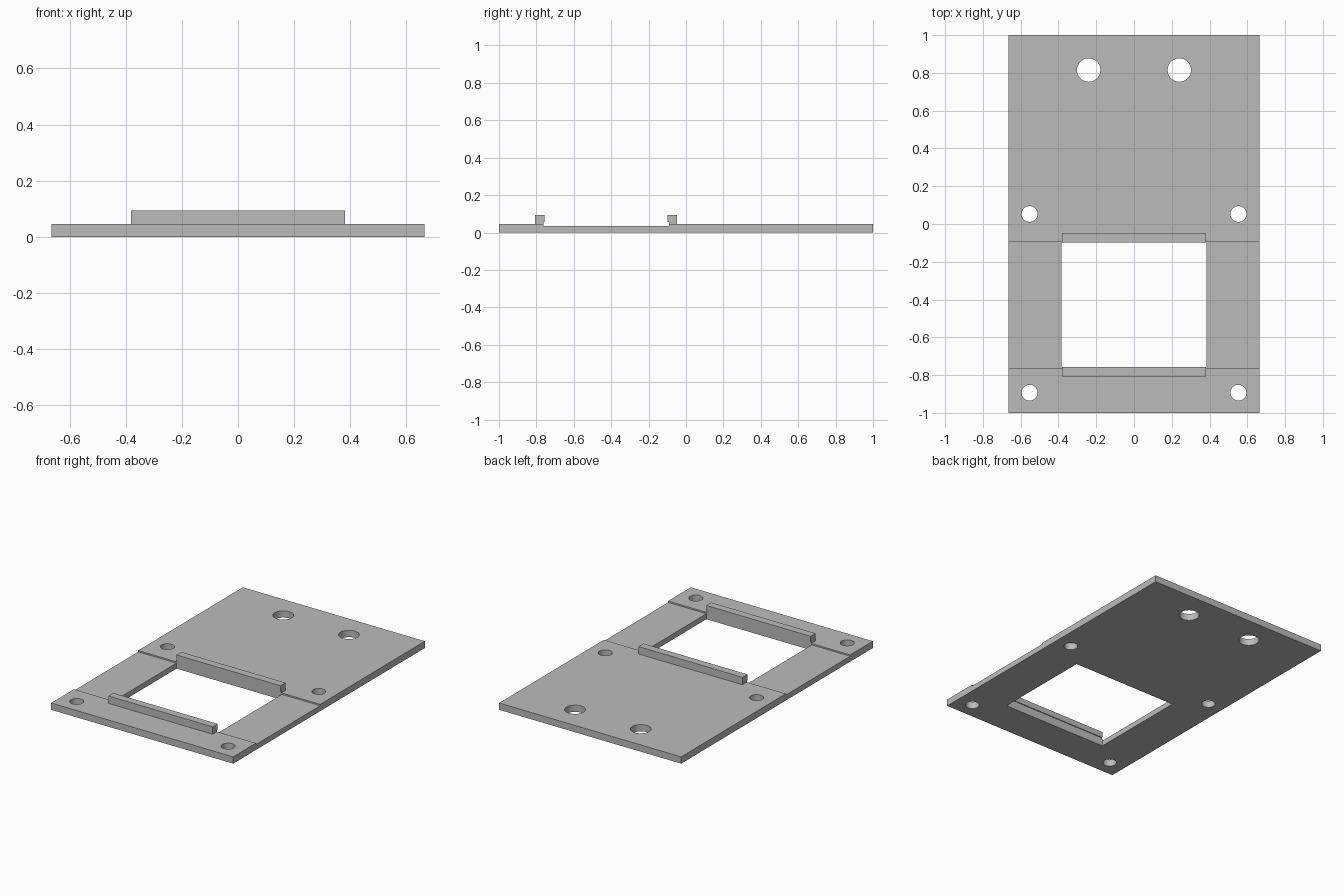
import bpy

cube = bpy.data.objects.get("Cube")
if cube:
    bpy.data.objects.remove(cube, do_unlink=True)

grey = bpy.data.materials.new("plain_grey")
grey.use_nodes = True
GREY = (0.5, 0.5, 0.5, 1)
grey.diffuse_color = GREY
grey.node_tree.nodes["Principled BSDF"].inputs["Base Color"].default_value = GREY

HALF_W, THICK, FLOOR = 0.665, 0.045, 0.036
FRONT, BACK = -0.763, -0.092   # edges of the channel and window


def box(name, x, y, z):
    """Box spanning the given (low, high) ranges."""
    bpy.ops.mesh.primitive_cube_add(size=1, location=[sum(r) / 2 for r in (x, y, z)])
    ob = bpy.context.object
    ob.name = name
    ob.scale = [r[1] - r[0] for r in (x, y, z)]
    bpy.ops.object.transform_apply(location=False, rotation=False, scale=True)
    ob.data.materials.append(grey)
    return ob


def cut(target, cutter):
    mod = target.modifiers.new("cut", 'BOOLEAN')
    mod.operation = 'DIFFERENCE'
    mod.solver = 'EXACT'
    mod.object = cutter
    bpy.context.view_layer.objects.active = target
    bpy.ops.object.modifier_apply(modifier=mod.name)
    bpy.data.objects.remove(cutter, do_unlink=True)


# Base plate with a shallow channel across it and a window through it
plate = box("base_plate", (-HALF_W, HALF_W), (-1, 1), (0, THICK))
cut(plate, box("channel_cutter", (-1, 1), (FRONT, BACK), (FLOOR, 0.2)))
cut(plate, box("window_cutter", (-0.385, 0.385), (FRONT, BACK), (-0.1, 0.2)))

# Mounting holes, in mirrored pairs
for x, y, radius in ((0.24, 0.815, 0.062), (0.553, 0.053, 0.042), (0.553, -0.893, 0.042)):
    for side in (-1, 1):
        bpy.ops.mesh.primitive_cylinder_add(vertices=48, radius=radius, depth=0.4,
                                            location=(side * x, y, 0))
        drill = bpy.context.object
        drill.data.materials.append(grey)
        cut(plate, drill)

bpy.ops.object.select_all(action='DESELECT')
plate.select_set(True)
bpy.context.view_layer.objects.active = plate
bpy.ops.object.shade_smooth_by_angle()

# Retaining rails: an L profile whose lip overhangs the window
for name, edge, inward in (("front_rail", FRONT, 1), ("back_rail", BACK, -1)):
    profile = [(0, THICK), (0, 0.055), (0.006, 0.055), (0.006, 0.094),
               (-0.045, 0.094), (-0.045, THICK)]
    n = len(profile)
    verts = [(x, edge + inward * d, z) for x in (-0.381, 0.381) for d, z in profile]
    faces = [(i, (i + 1) % n, (i + 1) % n + n, i + n) for i in range(n)]
    faces += [tuple(range(n))[::-1], tuple(range(n, 2 * n))]
    if inward < 0:
        faces = [f[::-1] for f in faces]
    mesh = bpy.data.meshes.new(name)
    mesh.from_pydata(verts, [], faces)
    mesh.materials.append(grey)
    rail = bpy.data.objects.new(name, mesh)
    bpy.context.collection.objects.link(rail)
